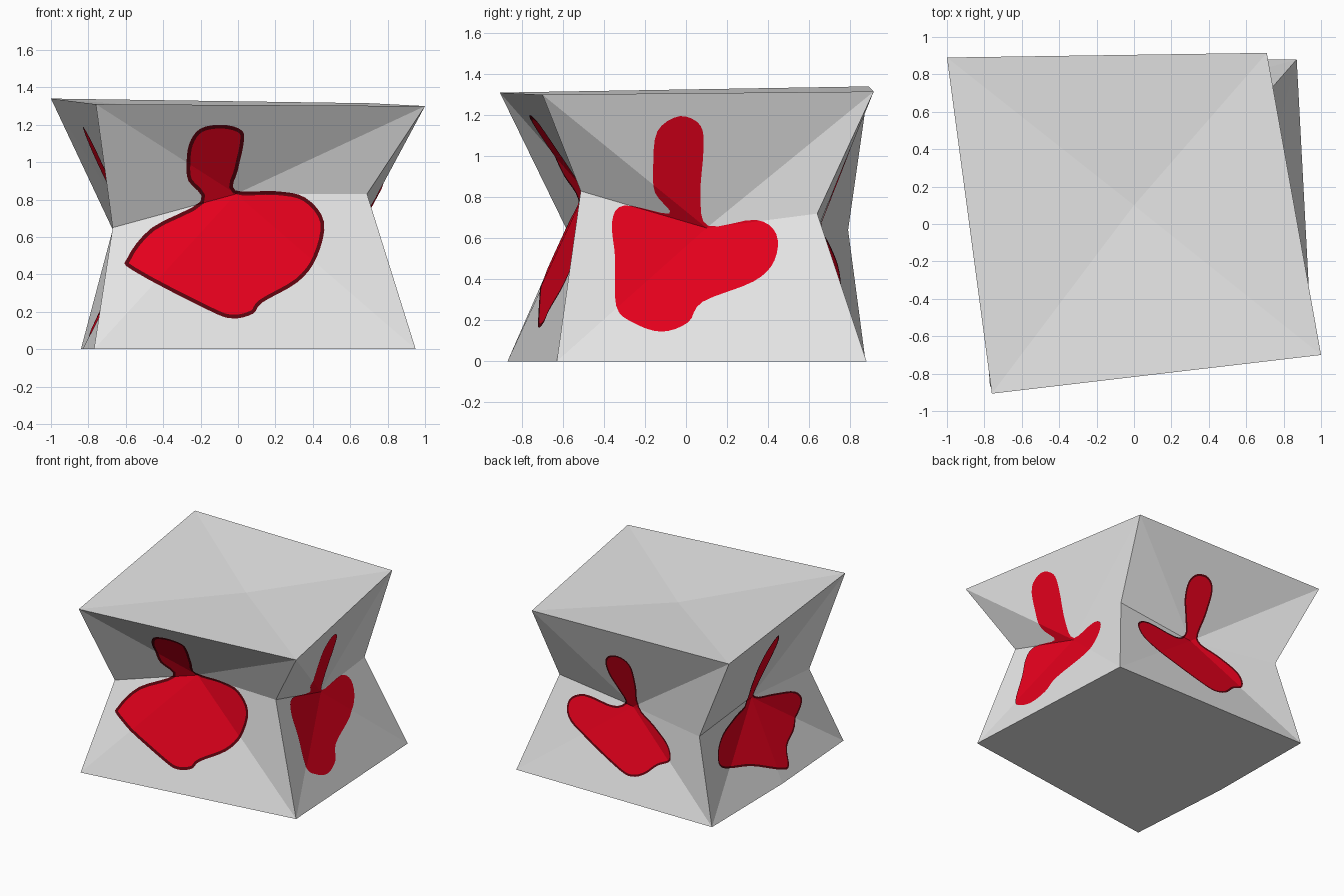
import bpy, bmesh
from mathutils import Vector
from mathutils.bvhtree import BVHTree

if "Cube" in bpy.data.objects:
    bpy.data.objects.remove(bpy.data.objects["Cube"])


def material(name, rgb):
    m = bpy.data.materials.new(name)
    m.diffuse_color = (*rgb, 1)
    m.use_nodes = True
    m.node_tree.nodes["Principled BSDF"].inputs["Base Color"].default_value = m.diffuse_color
    return m


GREY = material("pale_grey", (0.80, 0.80, 0.80))
RED = material("bright_red", (0.80, 0.0, 0.012))
DARK = material("dark_red_edge", (0.11, 0.001, 0.004))


def make_object(name, bm, mats):
    me = bpy.data.meshes.new(name)
    bm.to_mesh(me)
    for m in mats:
        me.materials.append(m)
    ob = bpy.data.objects.new(name, me)
    bpy.context.collection.objects.link(ob)
    return ob


# Pinched body: corners run front-left, front-right, back-right, back-left
top = [(-.76, -.907, 1.31), (1, -.70, 1.30), (.71, .915, 1.315), (-1, .89, 1.34)]
waist = [(-.67, -.585, .65), (.69, -.513, .83), (.66, .64, .72), (-.67, .79, .64)]
base = [(-.77, -.87, 0), (.95, -.63, 0), (.87, .88, 0), (-.84, .875, 0)]
dents = [(-.01, -.485, .83), (.65, .10, .65), (.01, .64, .64), (-.54, -.04, .60)]
base_mid = (-.83, -.02, 0)          # slight bend in the left bottom edge

body = bmesh.new()
T, W, B, C = [[body.verts.new(p) for p in ring] for ring in (top, waist, base, dents)]
mid = body.verts.new(base_mid)
crown = body.verts.new((0, .1, 1.26))
rings = []
for i in range(4):
    j = (i + 1) % 4
    ring = [T[j], T[i], W[i], B[i]] + ([mid] if i == 3 else []) + [B[j], W[j]]
    rings.append([v.co.copy() for v in ring])
    for a, b in zip(ring, ring[1:] + ring[:1]):     # fan around the dent
        body.faces.new((a, b, C[i]))
    body.faces.new((T[i], T[j], crown))
body.faces.new((B[3], B[2], B[1], B[0], mid))
body.normal_update()
tree = BVHTree.FromBMesh(body)
make_object("pinched_body", body, [GREY])


# Smooth closed curve through a few outline points
def smooth(pts, steps=4):
    out, n = [], len(pts)
    for k in range(n):
        a, b, c, d = (Vector(pts[(k + o) % n]) for o in (-1, 0, 1, 2))
        for s in range(steps):
            t = s / steps
            out.append(0.5 * (2 * b + (c - a) * t + (2 * a - 5 * b + 4 * c - d) * t * t
                              + (3 * b - a - 3 * c + d) * t ** 3))
    return out


# Painted patch: flat outline, folded along the body creases and laid on them
def patch(name, side, pts, border):
    axis, sign = [(1, -1), (0, 1), (1, 1), (0, -1)][side]
    out = Vector((0, 0, 0))
    out[axis] = sign
    bm = bmesh.new()
    verts = [bm.verts.new((p.x, 0, p.y) if axis == 1 else (0, p.x, p.y)) for p in smooth(pts)]
    face = bm.faces.new(verts)
    bm.normal_update()
    if face.normal.dot(out) < 0:
        bmesh.ops.reverse_faces(bm, faces=[face])
        bm.normal_update()
    if border:
        rim = bmesh.ops.inset_region(bm, faces=[face], thickness=border,
                                     use_boundary=True, use_even_offset=False)
        for f in rim["faces"]:
            f.material_index = 1
    bmesh.ops.triangulate(bm, faces=bm.faces[:])
    centre = Vector(dents[side])
    for corner in rings[side]:
        no = (corner - centre).cross(out)
        bmesh.ops.bisect_plane(bm, geom=bm.verts[:] + bm.edges[:] + bm.faces[:],
                               plane_co=centre, plane_no=no.normalized(), dist=1e-5)
    for v in bm.verts:
        start = v.co.copy()
        start[axis] = 3 * sign
        hit = tree.ray_cast(start, -out)[0]
        if hit:
            v.co = hit + out * 0.006
    make_object(name, bm, [RED, DARK])


front = [(-.20, .79), (-.265, .90), (-.275, .99), (-.26, 1.10), (-.20, 1.18), (-.08, 1.20),
         (.02, 1.17), (.03, 1.10), (.0, .96), (-.015, .85), (.20, .845), (.36, .81), (.46, .68),
         (.42, .49), (.32, .36), (.13, .25), (.08, .19), (-.03, .165), (-.16, .21),
         (-.56, .42), (-.59, .49), (-.46, .65)]
right = [(-.08, .72), (-.15, .82), (-.16, .94), (-.14, 1.12), (-.03, 1.195), (.07, 1.15),
         (.085, 1.03), (.07, .80), (.11, .66), (.34, .69), (.44, .62), (.43, .49),
         (.33, .39), (.08, .29), (.01, .19), (-.12, .145), (-.26, .19), (-.34, .27),
         (-.345, .50), (-.36, .68), (-.30, .76)]
back = [(.07, .67), (.10, .77), (.15, .90), (.15, 1.02), (.09, 1.09), (-.01, 1.10),
        (-.075, 1.03), (-.07, .85), (-.05, .66), (-.21, .57), (-.36, .47), (-.39, .36),
        (-.29, .30), (-.20, .22), (-.10, .18), (.02, .20), (.36, .35), (.52, .45),
        (.54, .57), (.42, .635), (.17, .61)]
left = [(-.07, .60), (-.04, .74), (-.05, .95), (-.04, 1.10), (.03, 1.19), (.11, 1.12),
        (.14, .98), (.10, .78), (.05, .60), (.24, .57), (.46, .53), (.58, .45), (.60, .35),
        (.48, .28), (.23, .21), (-.06, .085), (-.16, .075), (-.22, .19), (-.39, .27),
        (-.50, .42), (-.44, .52), (-.24, .565)]

patch("front_red_patch", 0, front, 0.020)
patch("right_red_patch", 1, right, 0)
patch("back_red_patch", 2, back, 0.014)
patch("left_red_patch", 3, left, 0.014)
